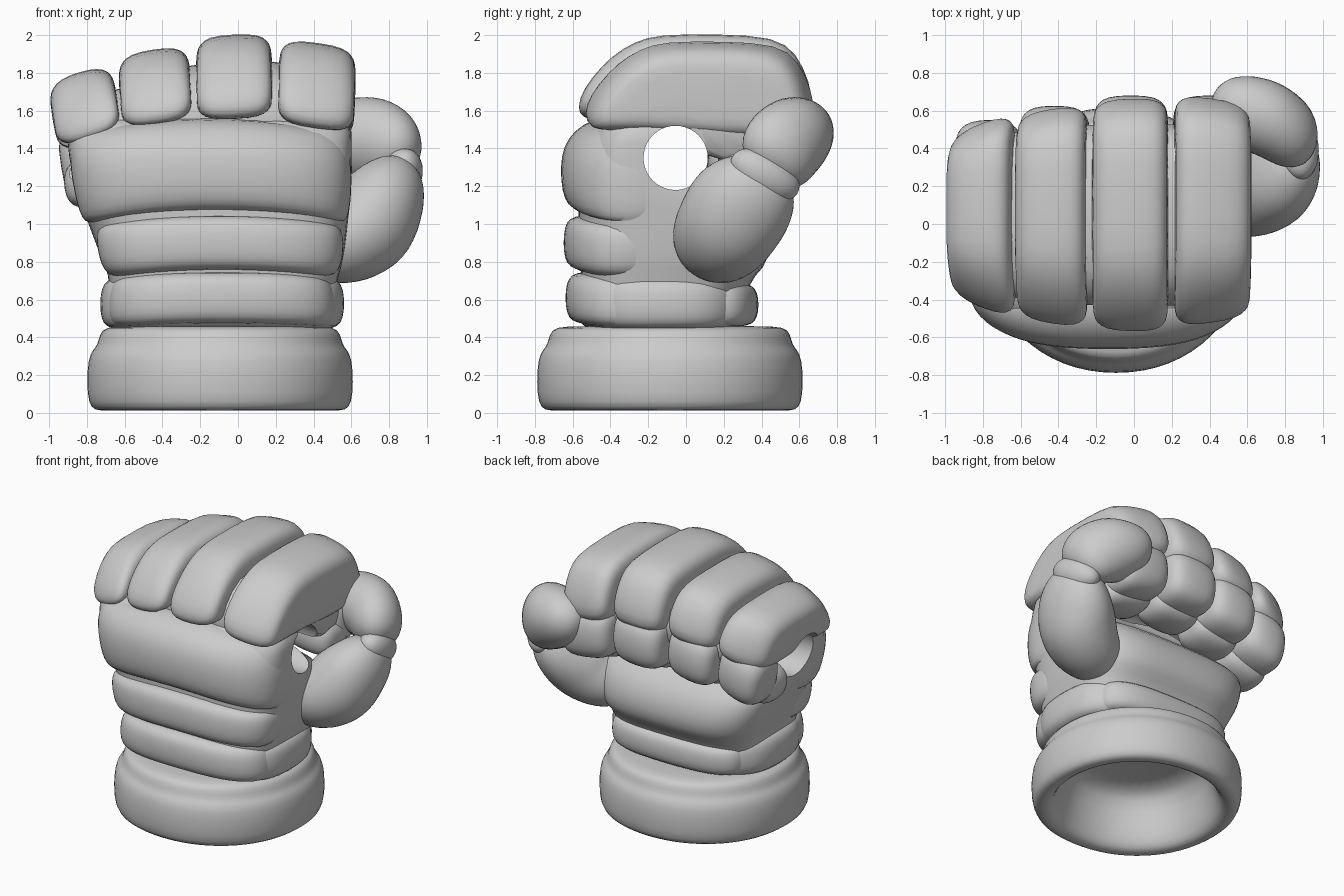
import bpy, bmesh, math
from mathutils import Vector

if "Cube" in bpy.data.objects:
    bpy.data.objects.remove(bpy.data.objects["Cube"])

padding = bpy.data.materials.new("grey_padding")
padding.diffuse_color = (0.6, 0.6, 0.6, 1)
padding.use_nodes = True
padding.node_tree.nodes["Principled BSDF"].inputs["Base Color"].default_value = padding.diffuse_color


def select(ob):
    bpy.ops.object.select_all(action='DESELECT')
    ob.select_set(True)
    bpy.context.view_layer.objects.active = ob


def finish(name, bm, subsurf=1, bore=None):
    """Turn a bmesh into a smooth padded object, optionally bored by a cutter."""
    bmesh.ops.recalc_face_normals(bm, faces=bm.faces)
    me = bpy.data.meshes.new(name)
    bm.to_mesh(me)
    bm.free()
    ob = bpy.data.objects.new(name, me)
    bpy.context.collection.objects.link(ob)
    me.materials.append(padding)
    m = ob.modifiers.new("soft", 'SUBSURF')
    m.levels = m.render_levels = subsurf
    if bore:
        m = ob.modifiers.new("bore", 'BOOLEAN')
        m.object, m.operation, m.solver = bore, 'DIFFERENCE', 'EXACT'
    select(ob)
    bpy.ops.object.convert(target='MESH')
    bpy.ops.object.shade_smooth_by_angle(angle=math.radians(42))
    return ob


def loft(rings):
    """Skin closed rings of points and cap both ends."""
    bm = bmesh.new()
    rows = [[bm.verts.new(p) for p in r] for r in rings]
    n = len(rows[0])
    for a, b in zip(rows, rows[1:]):
        for i in range(n):
            bm.faces.new((a[i], a[(i + 1) % n], b[(i + 1) % n], b[i]))
    bm.faces.new(rows[0][::-1])
    bm.faces.new(rows[-1])
    return bm


def ring(x0, x1, y0, y1, z, power=2.6, arch=0, n=32):
    """Superellipse slice at height z, optionally arched upward in its middle."""
    pts = []
    for i in range(n):
        a = math.tau * i / n
        c, s = math.cos(a), math.sin(a)
        u = math.copysign(abs(c) ** (2 / power), c)
        v = math.copysign(abs(s) ** (2 / power), s)
        pts.append(((x0 + x1) / 2 + u * (x1 - x0) / 2,
                    (y0 + y1) / 2 + v * (y1 - y0) / 2, z + arch * (1 - u * u)))
    return pts


PILLOW = ((0, .14), (.02, .06), (.12, .015), (.35, 0), (.65, 0), (.88, .015), (.98, .06), (1, .14))
ROUND_TOP = ((0, .14), (.02, .06), (.12, .02), (.3, 0), (.58, 0), (.76, .04), (.9, .11), (1, .24))


def pad(name, bottom, top, y0, y1, z0, z1, arch=0, power=2.6, bore=None, shape=PILLOW, side=1):
    """Pillow band; bottom and top are its x ranges at each end."""
    rings = []
    for t, inset in shape:
        xa = bottom[0] + (top[0] - bottom[0]) * t
        xb = bottom[1] + (top[1] - bottom[1]) * t
        rings.append(ring(xa + inset * side, xb - inset * side, y0 + inset, y1 - inset,
                          z0 + (z1 - z0) * t, power, arch))
    return finish(name, loft(rings), bore=bore)


def cushion(profile, x0, x1, slope=0, lean=0, taper=0):
    """Puffy extrusion of a (y, z) profile in x: slope tips it, lean shifts x,
    taper makes one side longer in y than the other."""
    ys, zs = [p[0] for p in profile], [p[1] for p in profile]
    cy, cz = (min(ys) + max(ys)) / 2, (min(zs) + max(zs)) / 2
    hy, hz = max(ys) - cy, max(zs) - cz
    cx, hx = (x0 + x1) / 2, (x1 - x0) / 2
    side = ((0, .11), (.012, .06), (.045, .022), (.11, 0))
    steps = [(x0 + a, d) for a, d in side] + [(x1 - a, d) for a, d in side[::-1]]
    rings = []
    for x, d in steps:
        k = (1 - d / hy) * (1 + taper * (x - cx) / hx)
        pts = [(cy + (y - cy) * k, cz + (z - cz) * (1 - d / hz)) for y, z in profile]
        rings.append([(x + lean * (z - 1.5), y, z + slope * (x - cx)) for y, z in pts])
    return loft(rings)


def tube(name, path):
    """Soft limb through (x, y, z, sideways radius, other radius)."""
    pts = [Vector(p[:3]) for p in path]
    rings = []
    for i, p in enumerate(pts):
        t = (pts[min(i + 1, len(pts) - 1)] - pts[max(i - 1, 0)]).normalized()
        u = Vector((1, 0, -.35))
        u = (u - t * u.dot(t)).normalized()
        v = t.cross(u)
        ra, rb = path[i][3:]
        rings.append([p + u * ra * math.cos(k * math.tau / 12) + v * rb * math.sin(k * math.tau / 12)
                      for k in range(12)])
    return finish(name, loft(rings), subsurf=2)


# Sideways grip bore used as a hidden cutter
bpy.ops.mesh.primitive_cylinder_add(vertices=40, radius=0.17, depth=3, location=(0, -0.055, 1.35),
                                    rotation=(0, math.pi / 2, 0))
bore = bpy.context.object
bore.name = "grip_bore_cutter"
bore.hide_render = True

# Hollow cuff
cuff = [(.38, .42), (.48, .36), (.52, .16), (.56, .05), (.60, .012), (.67, .012), (.70, .05),
        (.71, .16), (.702, .29), (.675, .335), (.652, .36), (.64, .42), (.61, .455), (.5, .46)]
finish("cuff", loft([ring(-.095 - r, -.095 + r, -.085 - r, -.085 + r, z, 2.1) for r, z in cuff]))

# Wrist and palm block
palm = [(-.68, .50, -.55, .30, .43), (-.68, .52, -.55, .32, .70), (-.70, .55, -.56, .42, .76),
        (-.75, .57, -.57, .45, .88), (-.80, .585, -.57, .42, 1.02), (-.85, .60, -.57, .32, 1.14),
        (-.87, .60, -.57, .14, 1.22), (-.90, .605, -.56, .08, 1.36), (-.91, .605, -.50, .08, 1.5),
        (-.89, .59, -.42, .10, 1.58)]
finish("palm", loft([ring(*p, power=3.4) for p in palm]), bore=bore)

# Wrist band with a strap across the back
pad("wrist_band", (-.735, .565), (-.73, .565), -.58, .34, .44, .72, power=2.8)
pad("back_strap", (-.62, .46), (-.62, .46), -.1, .385, .455, .69, power=2.8)

# Padded rows across the back of the hand
pad("lower_hand_pad", (-.70, .53), (-.68, .51), -.64, .05, .45, .73, .02)
pad("middle_hand_pad", (-.72, .55), (-.77, .57), -.65, .0, .715, 1.01, .04)
pad("knuckle_pad", (-.84, .60), (-.93, .61), -.665, .12, 1.0, 1.51, .07, bore=bore,
    shape=ROUND_TOP, side=.45)

# Core joining the fingers, lower toward the little finger
core = [(-.42, 1.44), (-.46, 1.62), (-.34, 1.78), (-.15, 1.87), (.38, 1.85), (.52, 1.72),
        (.55, 1.50), (.42, 1.34), (.2, 1.32), (.1, 1.40)]
spans = ((-.87, .60, .80), (-.82, .66, .85), (-.62, .74, .92), (-.42, .90, .97), (-.22, 1, 1),
         (.2, 1.03, 1), (.5, .92, .97), (.60, .80, .93))
finish("finger_core", loft([[(x, y * sy, 1.3 + (z - 1.3) * sz) for y, z in core]
                            for x, sz, sy in spans]), bore=bore)

# Curled fingers: x range, front y, back y, bottom z, top z, slope, lean, taper
fingers = {"little": (-.965, -.62, -.45, .545, 1.45, 1.805, .30, -.16, .13),
           "ring": (-.615, -.235, -.53, .62, 1.53, 1.925, .15, -.06, .05),
           "middle": (-.22, .185, -.57, .675, 1.56, 2.005, .05, -.01, .01),
           "index": (.205, .615, -.525, .675, 1.51, 1.96, -.14, .03, -.05)}
upper = [(0, .04), (0, .22), (.05, .46), (.14, .74), (.24, .91), (.34, 1), (.60, 1), (.84, .97),
         (.93, .77), (.985, .42), (1, .14), (.96, -.02), (.78, -.12), (.5, -.05), (.2, 0), (.04, -.02)]
for name, (x0, x1, yf, yb, zb, zt, *shape) in fingers.items():
    prof = [(yf + (yb - yf) * a, zb + (zt - zb) * b) for a, b in upper]
    finish(name + "_finger", cushion(prof, x0, x1, *shape), bore=bore)
    # Lower joint and tucked tip, rounded cushions
    for part, dy, dz, ry, rz in (("joint", -.18, -.10, .19, .20), ("tip", -.34, -.21, .17, .14)):
        cy, cz = yb + dy, zb + dz
        box = [(p[0], p[1]) for p in ring(cy - ry, cy + ry, cz - rz, cz + rz, 0, 2.7, n=16)]
        finish(f"{name}_{part}", cushion(box, x0 + .005, x1 - .005, *shape[:2]), bore=bore)

# Thumb: broad base, narrow joint and a rounded end folding back to the fingers
tube("thumb_base", [(.36, .10, .86, .10, .10), (.44, .13, .87, .20, .22), (.58, .17, .91, .25, .27),
                    (.69, .22, .99, .28, .29), (.77, .30, 1.12, .24, .30), (.83, .39, 1.23, .18, .24),
                    (.86, .43, 1.31, .09, .13)])
tube("thumb_joint", [(.84, .36, 1.16, .05, .08), (.86, .39, 1.21, .12, .21),
                     (.86, .44, 1.30, .13, .22), (.84, .47, 1.36, .06, .10)])
tube("thumb_end", [(.89, .41, 1.28, .05, .08), (.86, .43, 1.32, .15, .20), (.80, .50, 1.40, .20, .25),
                   (.70, .56, 1.45, .22, .25), (.57, .61, 1.48, .20, .21), (.46, .65, 1.50, .14, .15),
                   (.41, .66, 1.50, .05, .05)])
